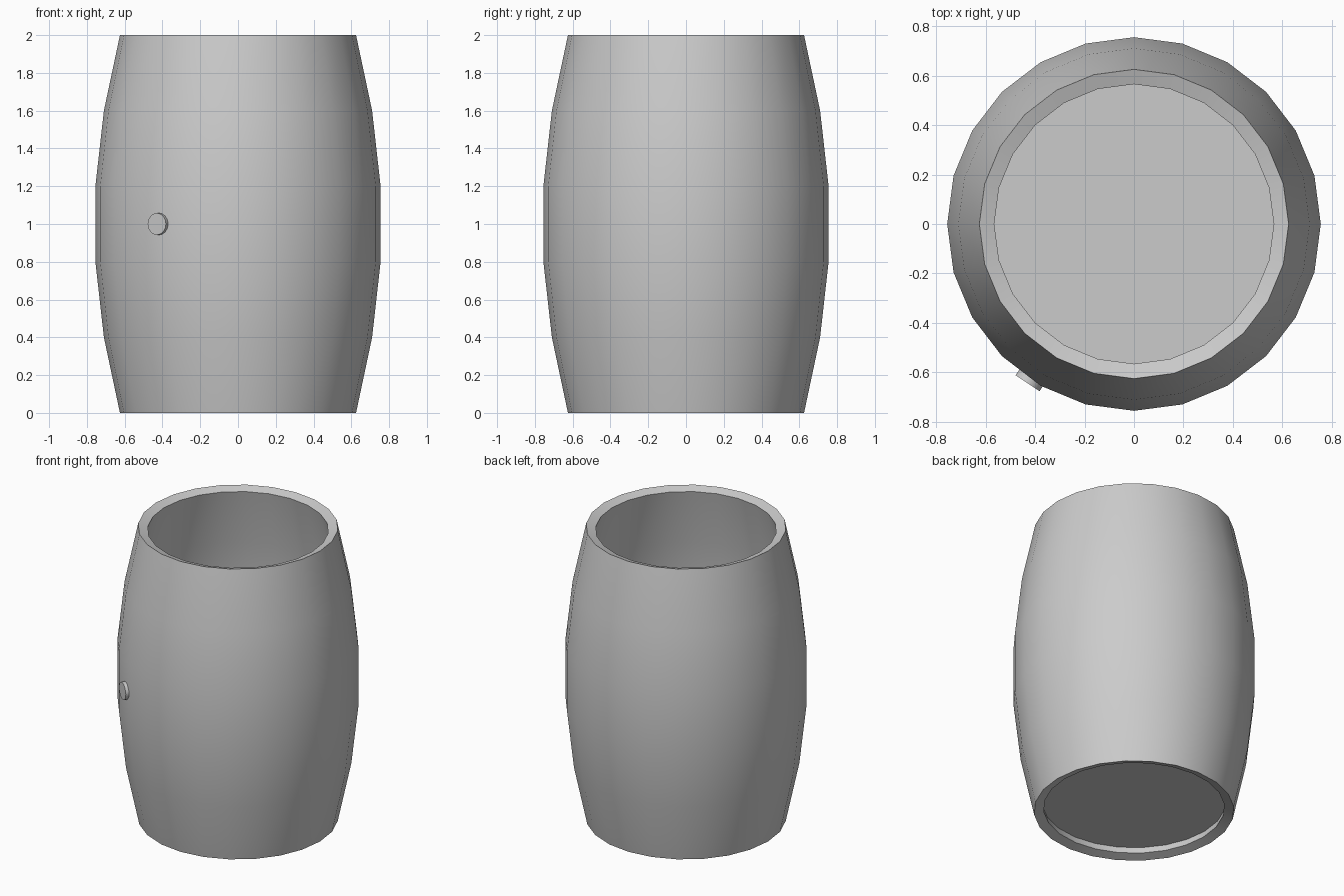
import bpy
import bmesh
import math
from mathutils import Vector

cube = bpy.data.objects.get("Cube")
if cube:
    bpy.data.objects.remove(cube, do_unlink=True)

SIDES = 24
HEIGHT = 2.0

grey = bpy.data.materials.new("plain grey")
grey.use_nodes = True
colour = (0.6, 0.6, 0.6, 1)
grey.diffuse_color = colour
grey.node_tree.nodes["Principled BSDF"].inputs["Base Color"].default_value = colour


def finish(obj, name):
    obj.name = name
    obj.data.materials.clear()
    obj.data.materials.append(grey)
    bpy.ops.object.select_all(action="DESELECT")
    obj.select_set(True)
    bpy.context.view_layer.objects.active = obj
    bpy.ops.object.shade_smooth_by_angle(angle=math.radians(35))


def mirrored(half):
    return half + [(r, HEIGHT - z) for r, z in reversed(half)]


def lathe(name, loop):
    """Spin a closed (radius, height) loop around z."""
    bm = bmesh.new()
    rings = []
    for i in range(SIDES):
        a = math.tau * i / SIDES
        rings.append([bm.verts.new((r * math.cos(a), r * math.sin(a), z)) for r, z in loop])
    for i, ring in enumerate(rings):
        following = rings[(i + 1) % SIDES]
        for j in range(len(loop)):
            k = (j + 1) % len(loop)
            bm.faces.new((ring[j], following[j], following[k], ring[k]))
    bmesh.ops.recalc_face_normals(bm, faces=bm.faces)
    mesh = bpy.data.meshes.new(name)
    bm.to_mesh(mesh)
    bm.free()
    obj = bpy.data.objects.new(name, mesh)
    bpy.context.collection.objects.link(obj)
    finish(obj, name)


def cylinder(name, radius, depth, location, sides, rotation=(0, 0, 0)):
    bpy.ops.mesh.primitive_cylinder_add(vertices=sides, radius=radius, depth=depth,
                                        location=location, rotation=rotation)
    finish(bpy.context.object, name)


# Bulging wall with rims that slope slightly inward
outer = mirrored([(0.625, 0), (0.71, 0.4), (0.755, 0.8)])
inner = mirrored([(0.565, 0.02), (0.65, 0.41), (0.695, 0.8)])
lathe("barrel_wall", outer + inner[::-1])

# Recessed bottom board, turned so its corners meet the wall
cylinder("barrel_floor", 0.58, 0.04, (0, 0, 0.085), SIDES, (0, 0, math.radians(90)))

# Round bung on the front right of the belly
out = Vector((-math.sin(math.radians(33.75)), -math.cos(math.radians(33.75)), 0))
cylinder("bung", 0.058, 0.06, out * 0.744 + Vector((0, 0, 1)), 16,
         out.to_track_quat("Z", "Y").to_euler())
